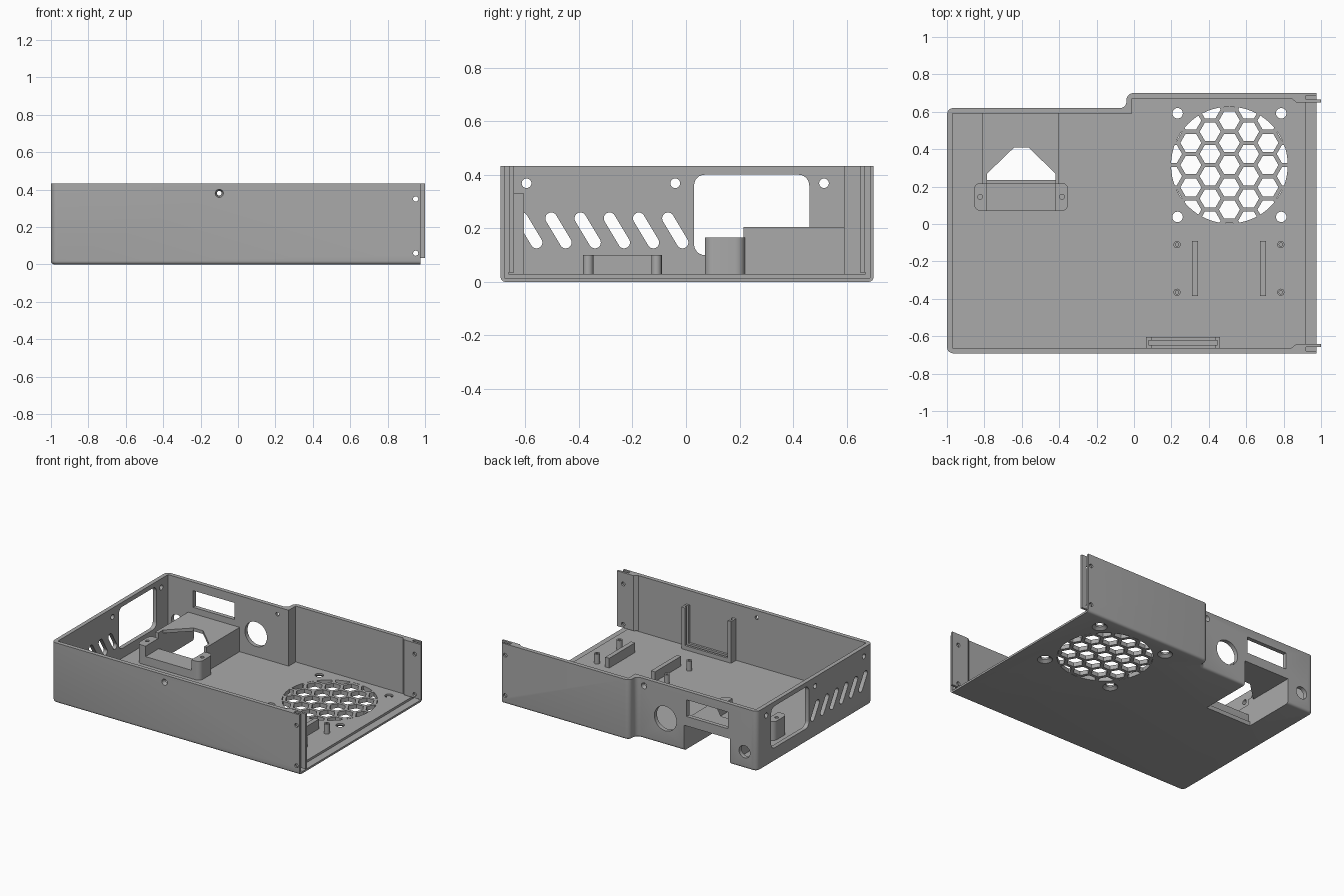
import bpy, bmesh, math
from mathutils import Vector
from mathutils.geometry import convex_hull_2d

if "Cube" in bpy.data.objects:
    bpy.data.objects.remove(bpy.data.objects["Cube"])

grey = bpy.data.materials.new("case grey")
grey.use_nodes = True
grey.diffuse_color = (0.4, 0.4, 0.4, 1)
grey.node_tree.nodes["Principled BSDF"].inputs["Base Color"].default_value = (0.4, 0.4, 0.4, 1)

AXES = {"x": lambda a, b, c: (c, a, b), "y": lambda a, b, c: (a, c, b), "z": lambda a, b, c: (a, b, c)}


def finish(name, bm):
    bmesh.ops.recalc_face_normals(bm, faces=bm.faces)
    mesh = bpy.data.meshes.new(name)
    bm.to_mesh(mesh)
    bm.free()
    mesh.materials.append(grey)
    ob = bpy.data.objects.new(name, mesh)
    bpy.context.collection.objects.link(ob)
    return ob


def add_prism(bm, pts, lo, hi, axis="z"):
    face = bm.faces.new([bm.verts.new(AXES[axis](a, b, lo)) for a, b in pts])
    top = bmesh.ops.extrude_face_region(bm, geom=[face])["geom"]
    shift = Vector(AXES[axis](0, 0, hi - lo))
    bmesh.ops.translate(bm, verts=[v for v in top if isinstance(v, bmesh.types.BMVert)], vec=shift)


def prism(name, pts, lo, hi, axis="z"):
    bm = bmesh.new()
    add_prism(bm, pts, lo, hi, axis)
    return finish(name, bm)


def rect(a0, a1, b0, b1):
    return [(a0, b0), (a1, b0), (a1, b1), (a0, b1)]


def round_hull(centres, r, n=24):
    """Outline around circles at the centres: disc, slot or rounded rectangle."""
    pts = [(a + r * math.cos(math.tau * i / n), b + r * math.sin(math.tau * i / n))
           for a, b in centres for i in range(n)]
    return [pts[i] for i in convex_hull_2d(pts)]


def boolean(target, cutter, operation="DIFFERENCE"):
    mod = target.modifiers.new("cut", "BOOLEAN")
    mod.object, mod.operation, mod.solver = cutter, operation, "EXACT"
    bpy.context.view_layer.objects.active = target
    bpy.ops.object.modifier_apply(modifier=mod.name)
    bpy.data.objects.remove(cutter)


def cut(target, pts, lo, hi, axis="z"):
    boolean(target, prism("cutter", pts, lo, hi, axis))


def cone_cut(target, centre, r_out, r_in, lo, hi, axis):
    """Countersink, wide at lo and narrow at hi."""
    bm = bmesh.new()
    bmesh.ops.create_cone(bm, cap_ends=True, segments=24, radius1=r_out, radius2=r_in, depth=1)
    for v in bm.verts:
        v.co = AXES[axis](v.co.x + centre[0], v.co.y + centre[1], lo + (v.co.z + 0.5) * (hi - lo))
    boolean(target, finish("cutter", bm))


TOP, WALL = 0.432, 0.03

# Case body: stepped outline with rounded upright and bottom edges
bm = bmesh.new()
add_prism(bm, [(-1, -0.692), (1.2, -0.692), (1.2, 0.7), (-0.04, 0.7), (-0.04, 0.62), (-1, 0.62)], 0, TOP)
upright = [e for e in bm.edges if abs(e.verts[0].co.z - e.verts[1].co.z) > 0.1]
bmesh.ops.bevel(bm, geom=upright, offset=0.035, segments=5, profile=0.5, affect="EDGES")
bottom = [e for e in bm.edges if all(v.co.z < 0.001 for v in e.verts)]
bmesh.ops.bevel(bm, geom=bottom, offset=0.018, segments=4, profile=0.5, affect="EDGES")
body = finish("case_body", bm)

# Hollow interior, open end and the groove for the end panel
cut(body, [(-0.97, -0.662), (1.5, -0.662), (1.5, 0.67), (-0.01, 0.67), (-0.01, 0.59), (-0.97, 0.59)], WALL, 1)
cut(body, rect(0.975, 1.5, -1, 1), -1, 1)
cut(body, rect(0.92, 1.5, -0.678, 0.686), 0.014, 1)

# Side wall: slanted vents, window and screw holes
for i in range(6):
    y = -0.04 - 0.109 * i
    cut(body, round_hull([(y - 0.027, 0.237), (y + 0.027, 0.147)], 0.022), -1.1, -0.9, "x")
cut(body, round_hull(rect(0.07, 0.42, 0.14, 0.36), 0.04), -1.1, -0.9, "x")
for y in (-0.595, -0.04, 0.515):
    cut(body, round_hull([(y, 0.368)], 0.018), -1.1, -0.9, "x")

# Back wall: round socket, display window, small socket, power notch
cut(body, round_hull([(-0.27, 0.19)], 0.088, 40), 0.5, 0.66, "y")
cut(body, rect(-0.77, -0.44, 0.25, 0.37), 0.5, 0.66, "y")
cut(body, round_hull([(-0.9, 0.12)], 0.044), 0.5, 0.66, "y")
cut(body, rect(-0.785, -0.42, 0.235, 0.7), -0.1, 0.182)

# Lid screw holes, countersunk on the outside
cone_cut(body, (-0.1, 0.38), 0.024, 0.01, -0.7, -0.65, "y")
cone_cut(body, (-0.1, 0.38), 0.024, 0.01, 0.63, 0.58, "y")

# Fan grille: hexagons trimmed to a disc, then cut from the floor
FX, FY, PITCH = 0.51, 0.315, 0.119
bm = bmesh.new()
for col in range(-3, 4):
    for row in range(-4, 5):
        cx = FX + col * PITCH * math.sqrt(3) / 2
        cy = FY + (row + 0.5 * (col % 2)) * PITCH
        if math.hypot(cx - FX, cy - FY) < 0.37:
            add_prism(bm, round_hull([(cx, cy)], 0.056, 6), -0.1, 0.1)
grille = finish("cutter", bm)
boolean(grille, prism("disc", round_hull([(FX, FY)], 0.312, 64), -0.05, 0.05), "INTERSECT")
boolean(body, grille)
for sx in (-1, 1):
    for sy in (-1, 1):
        spot = (FX + sx * 0.277, FY + sy * 0.277)
        cut(body, round_hull([spot], 0.028), -0.1, 0.1)
        cone_cut(body, spot, 0.052, 0.026, -0.002, 0.018, "z")

# Power inlet housing over the notch
housing = prism("inlet_housing", rect(-0.81, -0.4, 0.215, 0.6), 0.02, 0.205)
cut(housing, rect(-0.785, -0.42, 0.1, 0.7), -0.1, 0.182)
cut(housing, [(-0.785, 0.1), (-0.42, 0.1), (-0.42, 0.27), (-0.565, 0.41), (-0.64, 0.41), (-0.785, 0.27)], 0.1, 0.3)

# Inlet bracket: two screw ears joined by a low strap
bracket = prism("inlet_bracket", round_hull(rect(-0.82, -0.387, 0.105, 0.185), 0.035), 0.02, 0.165)
cut(bracket, rect(-0.785, -0.42, 0, 0.3), 0.09, 0.3)
for x in (-0.823, -0.385):
    cut(bracket, round_hull([(x, 0.145)], 0.013), 0.06, 0.3)

# Circuit board posts and support ribs
for side, x, rib in (("right", 0.23, 0.325), ("left", 0.785, 0.69)):
    for end, y in (("back", -0.11), ("front", -0.365)):
        post = prism(f"board_post_{end}_{side}", round_hull([(x, y)], 0.019), 0.02, 0.1)
        cut(post, round_hull([(x, y)], 0.009), 0.04, 0.2)
    prism(f"board_rib_{side}", rect(rib - 0.016, rib + 0.016, -0.385, -0.09), 0.02, 0.1)

# Card holder on the front wall: frame with a slot open at the top
holder = prism("card_holder", rect(0.065, 0.46, -0.67, -0.605), 0.02, 0.33)
cut(holder, rect(0.078, 0.447, -0.646, -0.622), 0.045, 1)
cut(holder, rect(0.093, 0.432, -0.662, -0.5), 0.06, 1)

# End tabs beside the open end, with screw holes through the wall
for name, s, y in (("front", 1, -0.664), ("back", -1, 0.672)):
    tab = prism(f"end_tab_{name}", [(0.84, y), (0.868, y + s * 0.022), (1, y + s * 0.022),
                                    (1, y + s * 0.006), (0.92, y + s * 0.006), (0.92, y)], 0.035, TOP)
    for z in (0.06, 0.35):
        hole = round_hull([(0.95, z)], 0.014)
        cut(tab, hole, y - 0.1, y + 0.1, "y")
        cut(body, hole, y - 0.1, y + 0.1, "y")

# Smooth the rounded edges, keep the rest sharp
bpy.ops.object.select_all(action="DESELECT")
for ob in bpy.context.collection.objects:
    if ob.type == "MESH" and grey.name in ob.data.materials:
        ob.select_set(True)
bpy.context.view_layer.objects.active = body
bpy.ops.object.shade_smooth_by_angle(angle=math.radians(30))
